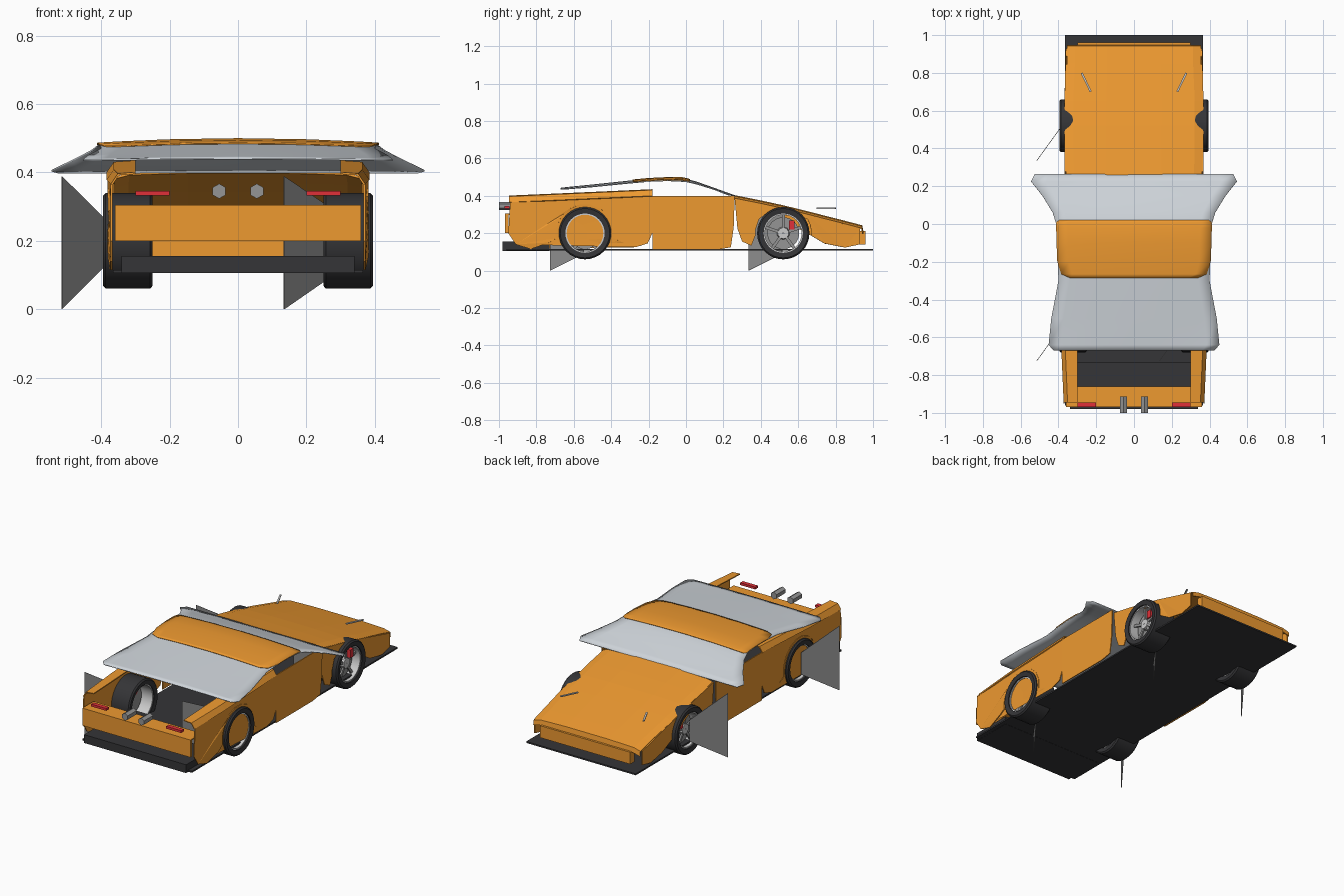
import bpy, bmesh, math
from mathutils import Vector, Matrix

if "Cube" in bpy.data.objects:
    bpy.data.objects.remove(bpy.data.objects["Cube"])


def mat(name, r, g, b):
    m = bpy.data.materials.new(name)
    m.diffuse_color = (r, g, b, 1)
    m.use_nodes = True
    m.node_tree.nodes["Principled BSDF"].inputs["Base Color"].default_value = m.diffuse_color
    return m


ORANGE = mat("orange", 0.85, 0.32, 0.03)
DARK = mat("dark", 0.035, 0.035, 0.038)
GLASS = mat("glass", 0.62, 0.66, 0.7)
RED = mat("red", 0.75, 0.03, 0.04)
GREY = mat("grey", 0.3, 0.3, 0.3)
LIGHT = mat("light", 0.75, 0.75, 0.75)


def finish(name, bm, m, thick=0, smooth=False):
    bmesh.ops.recalc_face_normals(bm, faces=bm.faces[:])
    me = bpy.data.meshes.new(name)
    bm.to_mesh(me)
    bm.free()
    ob = bpy.data.objects.new(name, me)
    bpy.context.collection.objects.link(ob)
    me.materials.append(m)
    if thick:
        s = ob.modifiers.new("thickness", 'SOLIDIFY')
        s.thickness = thick
        s.offset = 0
    if smooth:
        bpy.ops.object.select_all(action='DESELECT')
        ob.select_set(True)
        bpy.context.view_layer.objects.active = ob
        bpy.ops.object.shade_smooth_by_angle(angle=math.radians(35))
    return ob


def box(name, lo, hi, m, rot=None):
    lo, hi = Vector(lo), Vector(hi)
    bm = bmesh.new()
    bmesh.ops.create_cube(bm, size=1)
    bmesh.ops.scale(bm, vec=hi - lo, verts=bm.verts)
    if rot:
        bmesh.ops.rotate(bm, matrix=rot, verts=bm.verts)
    bmesh.ops.translate(bm, vec=(lo + hi) / 2, verts=bm.verts)
    return finish(name, bm, m)


def grid(name, rows, m, thick, smooth=False):
    bm = bmesh.new()
    vs = [[bm.verts.new(p) for p in r] for r in rows]
    for a, b in zip(vs, vs[1:]):
        for i in range(len(a) - 1):
            bm.faces.new((a[i], a[i + 1], b[i + 1], b[i]))
    return finish(name, bm, m, thick, smooth)


def panel(name, pts, m, thick):
    bm = bmesh.new()
    f = bm.faces.new([bm.verts.new(p) for p in pts])
    bmesh.ops.triangulate(bm, faces=[f])
    return finish(name, bm, m, thick)


def ring(name, profile, y, z, s, m, n=32):
    """Revolve a closed (x, radius) profile about the x axis."""
    bm = bmesh.new()
    loops = []
    for i in range(n):
        a = 2 * math.pi * i / n
        loops.append([bm.verts.new((s * x, y + r * math.sin(a), z + r * math.cos(a))) for x, r in profile])
    k = len(profile)
    for i in range(n):
        a, b = loops[i], loops[(i + 1) % n]
        for j in range(k):
            bm.faces.new((a[j], a[(j + 1) % k], b[(j + 1) % k], b[j]))
    return finish(name, bm, m, smooth=True)


def arch(y, z, r, a0, a1, n=9):
    return [(y + r * math.cos(math.radians(a0 + (a1 - a0) * i / n)),
             z + r * math.sin(math.radians(a0 + (a1 - a0) * i / n))) for i in range(n + 1)]


# Floor, splitter and diffuser
box("floor", (-0.365, -0.96, 0.106), (0.365, 1.0, 0.115), DARK)
box("diffuser", (-0.34, -0.98, 0.105), (0.34, -0.73, 0.155), DARK)

# Bumpers
box("rear_bumper", (-0.36, -0.968, 0.2), (0.36, -0.95, 0.305), ORANGE)
box("rear_deck", (-0.36, -0.95, 0.298), (0.36, -0.86, 0.305), ORANGE)
box("front_bumper", (-0.3, 0.92, 0.14), (0.3, 0.96, 0.212), ORANGE)

# Hood: crowned sheet sloping to the nose
rows = []
for y, w, z in ((0.26, 0.36, 0.4), (0.4, 0.365, 0.372), (0.52, 0.365, 0.346),
                (0.65, 0.365, 0.314), (0.85, 0.355, 0.263), (0.94, 0.355, 0.24)):
    rows.append([(f * w, y, z - d) for f, d in
                 ((-1, .016), (-.88, .005), (-.4, 0), (.4, 0), (.88, .005), (1, .016))])
rows.append([(x, 0.945, z - 0.028) for x, y, z in rows[-1]])
grid("hood", rows, ORANGE, 0.006)

# Side panel outlines (y, z) with wheel arches
rear_out = [(-0.18, 0.4), (-0.94, 0.365), (-0.95, 0.2), (-0.91, 0.14), (-0.83, 0.115), (-0.73, 0.15)] \
    + arch(-0.54, 0.2, 0.155, 190, -10) + [(-0.35, 0.155), (-0.27, 0.125), (-0.205, 0.145), (-0.18, 0.2)]
door_out = [(-0.18, 0.112), (0.17, 0.112), (0.24, 0.125), (0.255, 0.23), (0.26, 0.385), (0.26, 0.4), (-0.18, 0.4)]
front_out = [(0.93, 0.225), (0.93, 0.14), (0.85, 0.123), (0.74, 0.145)] \
    + arch(0.52, 0.2, 0.15, -5, 30, 3) + [(0.6, 0.308), (0.52, 0.325), (0.44, 0.312)] \
    + arch(0.52, 0.2, 0.15, 150, 185, 3) \
    + [(0.35, 0.133), (0.3, 0.155), (0.275, 0.225), (0.26, 0.385), (0.4, 0.358), (0.65, 0.3)]

for s, side in ((-1, "left"), (1, "right")):
    panel(side + "_rear_quarter", [(s * (0.378 if y > -0.8 else 0.37), y, z) for y, z in rear_out], ORANGE, 0.006)
    panel(side + "_door", [(s * 0.378, y, z) for y, z in door_out], ORANGE, 0.006)
    panel(side + "_front_fender", [(s * (0.365 if y < 0.7 else 0.358), y, z) for y, z in front_out], ORANGE, 0.006)
    # Rear fender cap
    cap = [[(s * 0.3, y, z), (s * (w - 0.02), y, z - 0.004), (s * w, y, z - 0.034)]
           for y, w, z in ((-0.945, 0.37, 0.398), (-0.67, 0.382, 0.41), (-0.18, 0.382, 0.432))]
    grid(side + "_fender_cap", cap, ORANGE, 0.006)
    # Tail light, exhaust, hood rod
    box(side + "_tail_light", (s * 0.25 - 0.05, -0.97, 0.332), (s * 0.25 + 0.05, -0.945, 0.346), RED)
    bm = bmesh.new()
    bmesh.ops.create_cone(bm, cap_ends=True, segments=6, radius1=0.022, radius2=0.022, depth=0.085,
                          matrix=Matrix.Translation((s * 0.055, -0.957, 0.345)) @ Matrix.Rotation(math.pi / 2, 4, 'X'))
    finish(side + "_exhaust", bm, GREY)
    box(side + "_hood_rod", (s * 0.253 - 0.005, 0.695, 0.29), (s * 0.253 + 0.005, 0.805, 0.296),
        LIGHT, Matrix.Rotation(-s * 0.45, 3, 'Z')).location.z = 0.04

    # Wheels
    for y, end in ((-0.54, "rear"), (0.52, "front")):
        n = f"{side}_{end}_"
        z = 0.2
        ring(n + "tyre", [(.255, .105), (.25, .132), (.257, .14), (.387, .14), (.395, .132), (.39, .105)], y, z, s, DARK)
        ring(n + "rim", [(.26, .105), (.382, .105), (.382, .098), (.26, .098)], y, z, s, LIGHT)
        ring(n + "brake_disc", [(.325, .004), (.325, .085), (.337, .085), (.337, .004)], y, z, s, GREY)
        ring(n + "hub", [(.33, .003), (.33, .036), (.362, .03), (.362, .003)], y, z, s, LIGHT, 10)
        for k in range(5):
            a = 2 * math.pi * k / 5
            sp = box(n + "spoke", (-0.005, -0.008, 0.025), (0.005, 0.008, 0.1), GREY)
            sp.rotation_euler = (a, 0, 0)
            sp.location = (s * 0.352, y, z)
        box(n + "caliper", (s * .345 - .02, y + .03, z + .02), (s * .345 + .02, y + .06, z + .068), RED)
        # Tapered plate on the left of every wheel
        x0, x1, h = (-0.515, -0.385, 0.065) if s < 0 else (0.135, 0.265, 0.105)
        panel(n + "plate", [(x0, y - .185, 0.0), (x0, y - .185, .388), (x1, y - .005, .195 + h), (x1, y - .005, .195 - h)],
              GREY, 0.003)

# Canopy glass and roof: stations of (y, half width, centre z, edge z)
FR = (-1, -0.85, -0.5, 0, 0.5, 0.85, 1)


def canopy(name, stations, m, thick):
    rows = [[(f * w, y, zc + (ze - zc) * abs(f) ** 2) for f in FR] for y, w, zc, ze in stations]
    grid(name, rows, m, thick, True)


canopy("canopy_glass", [
    (-0.67, 0.425, 0.44, 0.436), (-0.64, 0.452, 0.444, 0.436), (-0.5, 0.438, 0.458, 0.448),
    (-0.3, 0.4, 0.479, 0.468), (-0.2, 0.403, 0.488, 0.477), (-0.1, 0.407, 0.494, 0.481),
    (0.0, 0.412, 0.489, 0.476), (0.06, 0.43, 0.472, 0.462), (0.15, 0.485, 0.44, 0.434),
    (0.225, 0.545, 0.413, 0.405), (0.265, 0.525, 0.399, 0.399)], GLASS, 0.005)
canopy("roof", [
    (-0.285, 0.34, 0.485, 0.476), (-0.265, 0.385, 0.487, 0.476), (-0.2, 0.406, 0.493, 0.481),
    (-0.1, 0.41, 0.498, 0.485), (-0.02, 0.412, 0.497, 0.483), (0.01, 0.411, 0.491, 0.478),
    (0.02, 0.395, 0.488, 0.477)], ORANGE, 0.004)
